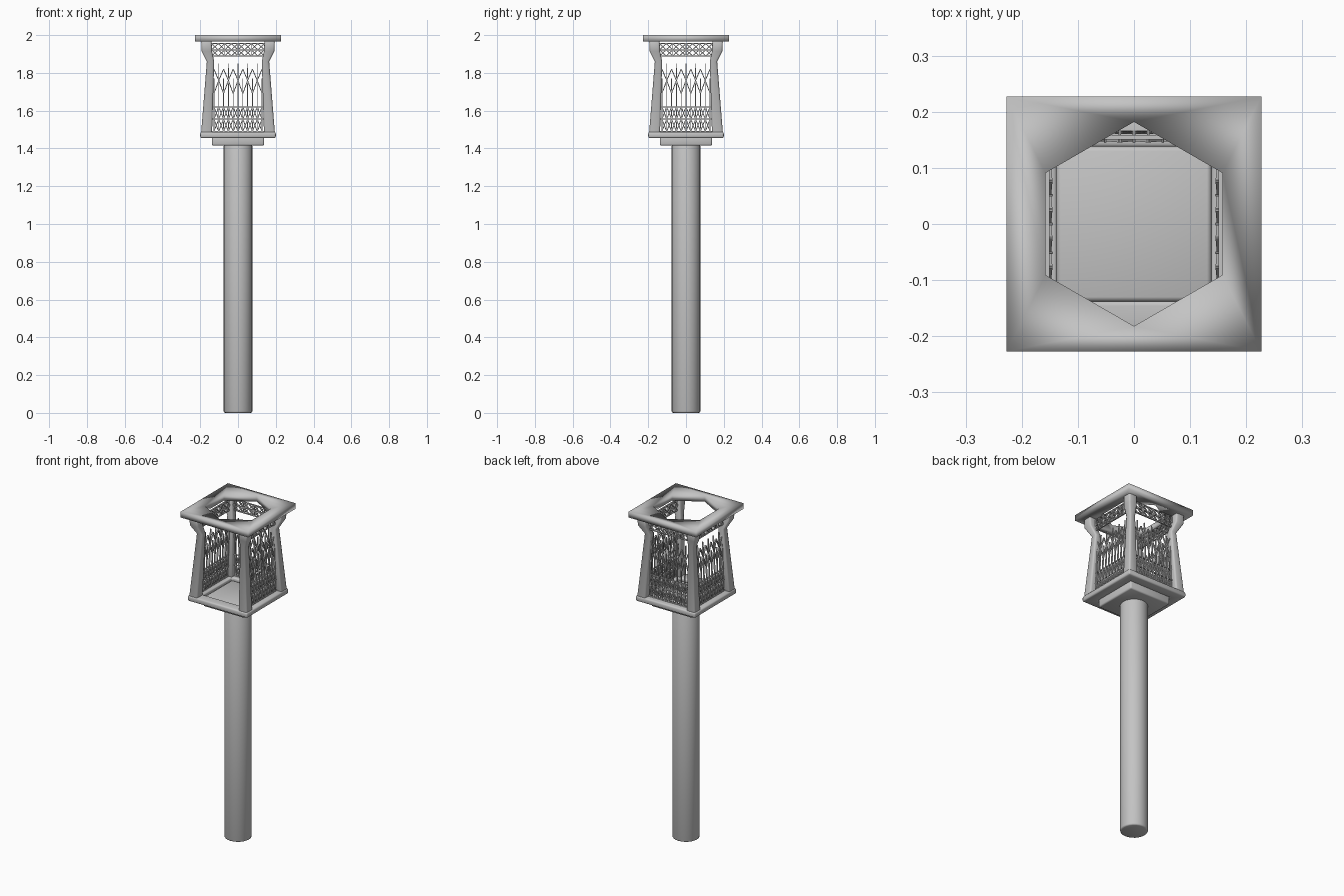
import bpy, bmesh
from math import radians
from mathutils import Vector, Matrix

cube = bpy.data.objects.get("Cube")
if cube:
    bpy.data.objects.remove(cube, do_unlink=True)

grey = bpy.data.materials.new("stone grey")
grey.use_nodes = True
colour = (0.55, 0.55, 0.55, 1)
grey.diffuse_color = colour
grey.node_tree.nodes["Principled BSDF"].inputs["Base Color"].default_value = colour


def finish(name, bm, bevel=0.0, smooth=True):
    bmesh.ops.recalc_face_normals(bm, faces=bm.faces)
    mesh = bpy.data.meshes.new(name)
    bm.to_mesh(mesh)
    bm.free()
    mesh.materials.append(grey)
    for p in mesh.polygons:
        p.use_smooth = smooth
    ob = bpy.data.objects.new(name, mesh)
    bpy.context.collection.objects.link(ob)
    if bevel:
        mod = ob.modifiers.new("rounding", 'BEVEL')
        mod.width = bevel
        mod.segments = 2
        mod.limit_method = 'ANGLE'
        mod.angle_limit = radians(40)
    return ob


def loft(bm, rings):
    """Skin a list of equal point rings and cap both ends."""
    loops = [[bm.verts.new(p) for p in ring] for ring in rings]
    n = len(loops[0])
    for a, b in zip(loops, loops[1:]):
        for i in range(n):
            j = (i + 1) % n
            bm.faces.new((a[i], a[j], b[j], b[i]))
    bm.faces.new(loops[0])
    bm.faces.new(loops[-1])


def square(x0, x1, y0, y1, z):
    return [(x0, y0, z), (x1, y0, z), (x1, y1, z), (x0, y1, z)]


def box(bm, x0, x1, y0, y1, z0, z1):
    loft(bm, [square(x0, x1, y0, y1, z) for z in (z0, z1)])


def prism(bm, sides, radius, z0, z1, turn=0):
    bmesh.ops.create_cone(bm, cap_ends=True, segments=sides, radius1=radius,
                          radius2=radius, depth=z1 - z0,
                          matrix=Matrix.Translation((0, 0, (z0 + z1) / 2))
                          @ Matrix.Rotation(radians(turn), 4, 'Z'))


# Pole
bm = bmesh.new()
prism(bm, 24, 0.076, 0, 1.42)
finish("pole", bm, bevel=0.008)

# Square collar that also forms the lantern floor
bm = bmesh.new()
box(bm, -0.138, 0.138, -0.138, 0.138, 1.415, 1.47)
finish("floor_collar", bm, bevel=0.008)

# Base frame: four beams around the floor
bm = bmesh.new()
outer, inner = 0.2, 0.138
loops = []
for h, z in ((outer, 1.455), (outer, 1.487), (inner, 1.487), (inner, 1.455)):
    loops.append([bm.verts.new(p) for p in square(-h, h, -h, h, z)])
for a, b in zip(loops, loops[1:] + loops[:1]):
    for i in range(4):
        j = (i + 1) % 4
        bm.faces.new((a[i], a[j], b[j], b[i]))
finish("base_frame", bm, bevel=0.008)

# Corner posts, leaning in to a waist and flaring under the roof
profile = [(1.46, 0.138, 0.197), (1.86, 0.126, 0.165),
           (1.915, 0.138, 0.193), (1.97, 0.14, 0.195)]
for name, sx, sy in (("front_left_post", 1, -1), ("front_right_post", -1, -1),
                     ("back_left_post", 1, 1), ("back_right_post", -1, 1)):
    bm = bmesh.new()
    loft(bm, [square(sx * a, sx * b, sy * a, sy * b, z) for z, a, b in profile])
    finish(name, bm, bevel=0.009)

# Roof plate with a hexagonal opening
bm = bmesh.new()
box(bm, -0.227, 0.227, -0.227, 0.227, 1.965, 2.0)
roof = finish("roof_plate", bm)
bm = bmesh.new()
prism(bm, 6, 0.182, 1.9, 2.1, turn=0)
cutter = finish("roof_cutter", bm)
# point the hexagon along y whatever the start angle of the prism
far = max(abs(v.co.y) for v in cutter.data.vertices)
if far < 0.17:
    cutter.data.transform(Matrix.Rotation(radians(30), 4, 'Z'))
cutter.hide_render = True
cut = roof.modifiers.new("opening", 'BOOLEAN')
cut.operation = 'DIFFERENCE'
cut.solver = 'EXACT'
cut.object = cutter
bpy.context.view_layer.update()
with bpy.context.temp_override(object=roof, active_object=roof):
    bpy.ops.object.modifier_apply(modifier=cut.name)
bpy.data.objects.remove(cutter, do_unlink=True)
for p in roof.data.polygons:
    p.use_smooth = True


# Lattice screens
def depth_at(z):
    """Distance of the screen from the middle, leaning with the posts."""
    return 0.163 - 0.04 * (z - 1.48) if z < 1.87 else 0.155


def bar(bm, u0, z0, u1, z1, w=0.0045, d=0.008):
    a, b = Vector((u0, depth_at(z0), z0)), Vector((u1, depth_at(z1), z1))
    along = (b - a).normalized()
    side = along.cross(Vector((0, 1, 0))).normalized() * w / 2
    out = Vector((0, d / 2, 0))
    loft(bm, [[p + side + out, p - side + out, p - side - out, p + side - out]
              for p in (a, b)])


def cross(bm, u0, u1, z0, z1):
    bar(bm, u0, z0, u1, z1)
    bar(bm, u0, z1, u1, z0)


def screen():
    bm = bmesh.new()
    step = 0.0255
    # upright spears, every other one taller
    for i in range(-5, 6):
        tall = i % 2 == 0
        bar(bm, i * step, 1.485, i * step, 1.825 if tall else 1.77)
        if tall:
            bar(bm, i * step, 1.82, i * step, 1.85, w=0.003)
    # crossed rods in a lower and an upper band
    for i in range(-5, 5):
        u0, u1 = i * step, (i + 1) * step
        for z in (1.49, 1.555):
            cross(bm, u0, u1, z, z + 0.065)
        lean = (1.69, 1.76) if i % 2 else (1.76, 1.69)
        bar(bm, u0, lean[0], u1, lean[1])
        bar(bm, u0, 1.76 if i % 2 == 0 else 1.82, u1, 1.82 if i % 2 == 0 else 1.76)
    for z in (1.49, 1.555, 1.62):
        bar(bm, -0.138, z, 0.138, z)
    # frieze below the roof
    for z in (1.89, 1.922, 1.955):
        bar(bm, -0.145, z, 0.145, z)
    for i in range(-4, 4):
        u0, u1 = i * 0.035, (i + 1) * 0.035
        cross(bm, u0, u1, 1.89, 1.922)
        cross(bm, u0, u1, 1.922, 1.955)
        if i % 2 == 0:
            bar(bm, u0, 1.89, u0, 1.955)
    bar(bm, 0.14, 1.89, 0.14, 1.955)
    return bm


# The front stays open; the other three sides are screened
for name, turn in (("back_screen", 0), ("right_screen", 90), ("left_screen", -90)):
    ob = finish(name, screen(), smooth=False)
    ob.rotation_euler.z = radians(turn)
